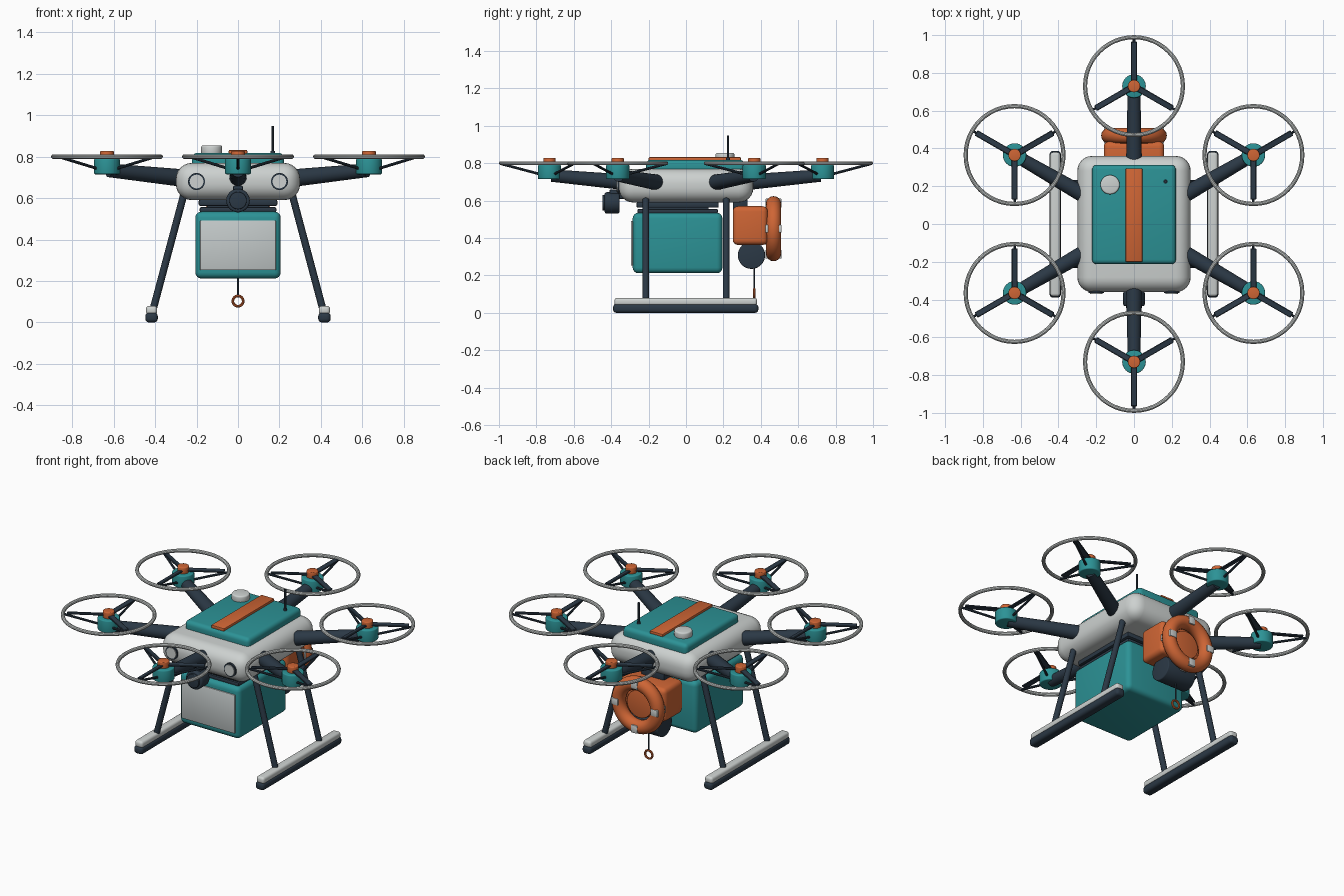
import bpy, bmesh, math
from mathutils import Vector, Matrix

if "Cube" in bpy.data.objects:
    bpy.data.objects.remove(bpy.data.objects["Cube"])


def material(name, rgb):
    m = bpy.data.materials.new(name)
    m.diffuse_color = (*rgb, 1)
    m.use_nodes = True
    m.node_tree.nodes["Principled BSDF"].inputs["Base Color"].default_value = m.diffuse_color
    return m


TEAL = material("teal", (0.025, 0.29, 0.305))
ORANGE = material("orange", (0.62, 0.13, 0.035))
LIGHT = material("light grey", (0.61, 0.64, 0.63))
PANEL = material("panel grey", (0.55, 0.59, 0.59))
DARK = material("dark slate", (0.024, 0.04, 0.06))


def finish(name, bm, mat):
    me = bpy.data.meshes.new(name)
    bmesh.ops.recalc_face_normals(bm, faces=bm.faces)
    bm.to_mesh(me)
    bm.free()
    me.materials.append(mat)
    me.shade_smooth()
    me.set_sharp_from_angle(angle=math.radians(35))
    ob = bpy.data.objects.new(name, me)
    bpy.context.collection.objects.link(ob)
    return ob


def box(name, lo, hi, mat, bevel=0.0, seg=4, matrix=None):
    """Box between two corners, with rounded edges."""
    lo, hi = Vector(lo), Vector(hi)
    bm = bmesh.new()
    bmesh.ops.create_cube(bm, size=1)
    for v in bm.verts:
        v.co = (lo + hi) / 2 + v.co * (hi - lo)
    if bevel:
        bmesh.ops.bevel(bm, geom=bm.edges[:], offset=bevel, segments=seg,
                        profile=0.5, affect='EDGES')
    if matrix:
        bm.transform(matrix)
    return finish(name, bm, mat)


def rod(name, a, b, r1, mat, r2=None, n=24, bevel=0.0):
    """Round bar between two points, optionally tapered or with soft rims."""
    a, b = Vector(a), Vector(b)
    bm = bmesh.new()
    bmesh.ops.create_cone(bm, cap_ends=True, segments=n, radius1=r1,
                          radius2=r1 if r2 is None else r2, depth=(b - a).length)
    if bevel:
        rims = [e for e in bm.edges if abs(e.verts[0].co.z - e.verts[1].co.z) < 1e-5]
        bmesh.ops.bevel(bm, geom=rims, offset=bevel, segments=3, profile=0.5,
                        affect='EDGES')
    bm.transform(Matrix.Translation((a + b) / 2)
                 @ (b - a).to_track_quat('Z', 'Y').to_matrix().to_4x4())
    return finish(name, bm, mat)


def ring(name, centre, major, minor, mat, upright=False, n=48, m=10):
    """Torus lying flat, or upright and facing along y."""
    bm = bmesh.new()
    rows = []
    for i in range(n):
        t = math.tau * i / n
        row = []
        for j in range(m):
            p = math.tau * j / m
            r = major + minor * math.cos(p)
            row.append(bm.verts.new((r * math.cos(t), r * math.sin(t), minor * math.sin(p))))
        rows.append(row)
    for i in range(n):
        u, w = rows[i], rows[(i + 1) % n]
        for j in range(m):
            k = (j + 1) % m
            bm.faces.new((u[j], w[j], w[k], u[k]))
    turn = Matrix.Rotation(math.pi / 2, 4, 'X') if upright else Matrix()
    bm.transform(Matrix.Translation(centre) @ turn)
    return finish(name, bm, mat)


# Body shell, lid and stripe
box("body", (-0.3, -0.36, 0.59), (0.3, 0.36, 0.77), LIGHT, 0.078, 6)
box("lid", (-0.222, -0.213, 0.74), (0.222, 0.313, 0.818), TEAL, 0.025)
box("lid_stripe", (-0.045, -0.2, 0.81), (0.045, 0.294, 0.832), ORANGE, 0.005, 2)

# Navigation puck and antenna
rod("puck", (-0.127, 0.208, 0.81), (-0.127, 0.208, 0.854), 0.051, LIGHT, n=32, bevel=0.009)
rod("antenna_base", (0.167, 0.225, 0.81), (0.167, 0.225, 0.828), 0.011, DARK, n=12)
rod("antenna", (0.167, 0.225, 0.81), (0.167, 0.225, 0.947), 0.006, DARK, n=10)

# Headlights
for s in (-1, 1):
    rod("headlight_rim", (s * 0.2, -0.32, 0.68), (s * 0.2, -0.366, 0.68), 0.041, DARK, n=32)
    rod("headlight_lens", (s * 0.2, -0.33, 0.68), (s * 0.2, -0.371, 0.68), 0.033, LIGHT, n=32)

# Camera under the nose
box("camera_neck", (-0.025, -0.41, 0.61), (0.025, -0.3, 0.66), DARK, 0.008, 2)
rod("camera", (0, -0.355, 0.588), (0, -0.435, 0.588), 0.057, DARK, n=32, bevel=0.01)
rod("camera_lens", (0, -0.42, 0.588), (0, -0.447, 0.588), 0.042, DARK, n=32, bevel=0.004)

# Six rotor units, evenly spaced around the body
for i in range(6):
    a = math.radians(30 + 60 * i)
    d = Vector((math.cos(a), math.sin(a), 0))
    c = d * 0.73
    up = Vector((0, 0, 1))
    rod("arm", d * 0.2 + up * 0.687, d * 0.72 + up * 0.734, 0.045, DARK, 0.033)
    rod("motor", c + up * 0.715, c + up * 0.79, 0.0625, TEAL, n=32, bevel=0.006)
    rod("rotor_hub", c + up * 0.785, c + up * 0.828, 0.033, ORANGE, n=24, bevel=0.005)
    ring("rotor_guard", c + up * 0.8, 0.259, 0.011, LIGHT)
    for k in range(3):
        b = a + k * math.tau / 3
        e = Vector((math.cos(b), math.sin(b), 0))
        place = (Matrix.Translation(c + up * 0.803) @ Matrix.Rotation(b, 4, 'Z')
                 @ Matrix.Rotation(math.radians(10), 4, 'X'))
        box("rotor_blade", (0.01, -0.016, -0.005), (0.235, 0.016, 0.005), DARK,
            0.003, 1, place)
        rod("guard_strut", c + e * 0.045 + up * 0.74, c + e * 0.256 + up * 0.796,
            0.007, DARK, n=10)

# Cargo mount plates and cargo box with its front panel
box("mount_plate_upper", (-0.19, -0.265, 0.562), (0.19, 0.175, 0.592), DARK, 0.008, 2)
box("mount_core", (-0.15, -0.2, 0.53), (0.15, 0.12, 0.57), DARK)
box("mount_plate_lower", (-0.185, -0.26, 0.53), (0.185, 0.17, 0.556), DARK, 0.008, 2)
box("cargo_box", (-0.206, -0.285, 0.212), (0.206, 0.195, 0.535), TEAL, 0.03)
box("cargo_panel", (-0.183, -0.294, 0.252), (0.183, -0.284, 0.492), PANEL, 0.004, 2)

# Landing legs and skids
for s in (-1, 1):
    for y in (-0.215, 0.215):
        rod("leg", (s * 0.25, y, 0.66), (s * 0.413, y, 0.05), 0.0175, DARK, n=16)
    box("skid_base", (s * 0.417 - 0.03, -0.39, 0), (s * 0.417 + 0.03, 0.387, 0.048),
        DARK, 0.018)
    box("skid_top", (s * 0.417 - 0.027, -0.383, 0.038), (s * 0.417 + 0.027, 0.38, 0.08),
        LIGHT, 0.015)

# Rear winch housing with a float ring on its back
box("winch_bracket", (-0.08, 0.25, 0.55), (0.08, 0.33, 0.62), DARK, 0.008, 2)
box("winch_housing", (-0.16, 0.25, 0.363), (0.16, 0.437, 0.57), ORANGE, 0.028)
rod("housing_cap", (0, 0.42, 0.45), (0, 0.46, 0.45), 0.085, ORANGE, n=32, bevel=0.004)
ring("float_ring", (0, 0.468, 0.45), 0.133, 0.041, ORANGE, True, 48, 16)
for k in range(4):
    place = (Matrix.Translation((0, 0.468, 0.45))
             @ Matrix.Rotation(k * math.pi / 2, 4, 'Y'))
    box("ring_band", (0.112, -0.043, -0.021), (0.16, 0.043, 0.021), LIGHT, 0.004, 2, place)

# Winch drum, cord and hook
rod("winch_drum", (-0.1, 0.35, 0.308), (0.1, 0.35, 0.308), 0.073, DARK, n=32, bevel=0.006)
rod("winch_cord", (0, 0.365, 0.28), (0, 0.365, 0.125), 0.005, DARK, n=10)
ring("hook", (0, 0.365, 0.103), 0.025, 0.0065, ORANGE, True, 28, 8)
